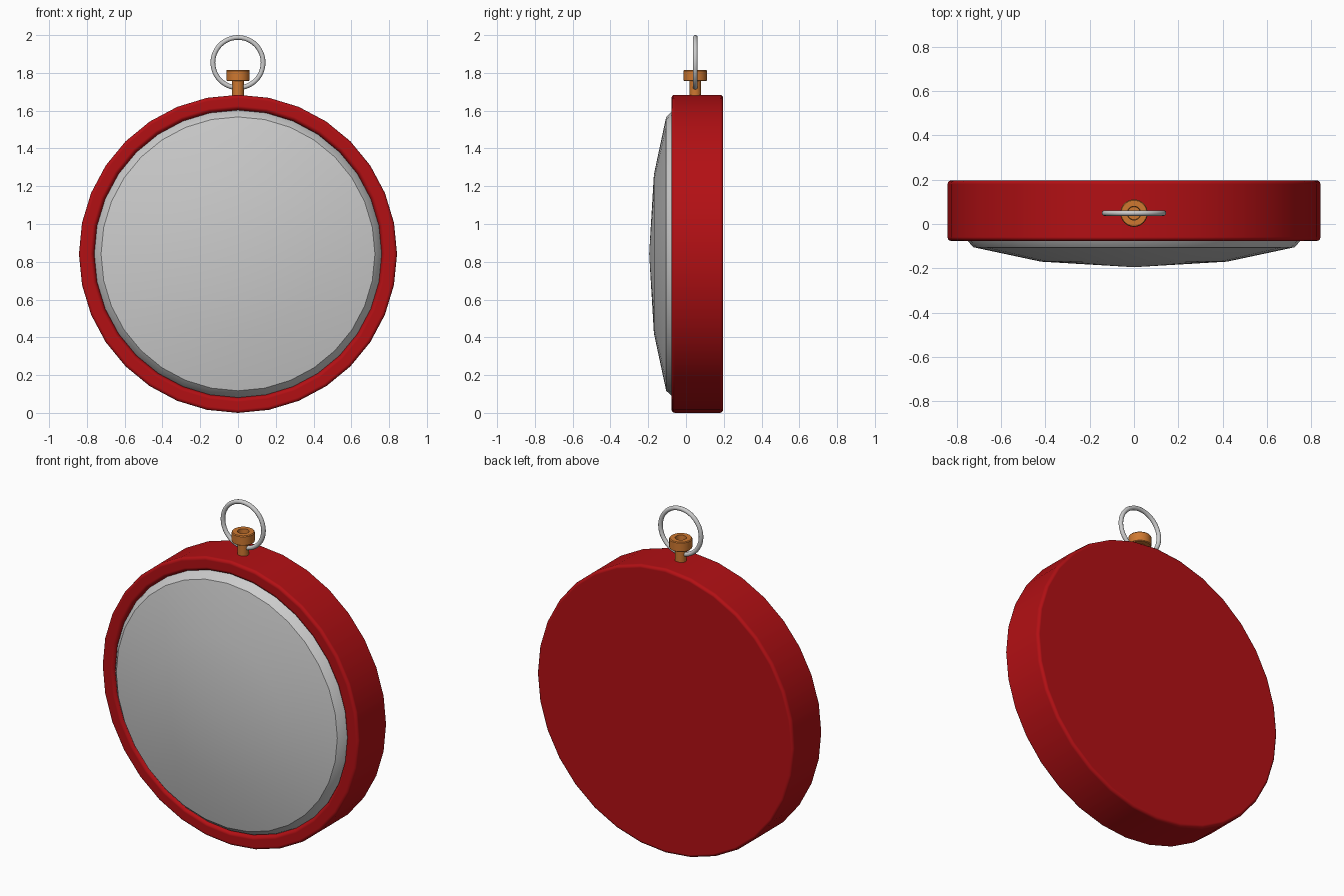
import bpy, bmesh, math

if "Cube" in bpy.data.objects:
    bpy.data.objects.remove(bpy.data.objects["Cube"])

CZ = 0.842      # height of the case axis
KNOB_Y = 0.049  # depth of the crown and ring


def material(name, color):
    m = bpy.data.materials.new(name)
    m.diffuse_color = color
    m.use_nodes = True
    m.node_tree.nodes["Principled BSDF"].inputs["Base Color"].default_value = m.diffuse_color
    return m


def lathe(name, profile, sides, place, mat=None, closed=False):
    """Revolve (radius, height) points; place(r, angle, h) gives the position."""
    bm = bmesh.new()
    rings = []
    for r, h in profile:
        count = 1 if r == 0 else sides
        rings.append([bm.verts.new(place(r, 2 * math.pi * i / sides, h))
                      for i in range(count)])
    pairs = list(zip(rings, rings[1:]))
    if closed:
        pairs.append((rings[-1], rings[0]))
    for a, b in pairs:
        for i in range(sides):
            j = (i + 1) % sides
            quad = [a[i % len(a)], a[j % len(a)], b[j % len(b)], b[i % len(b)]]
            bm.faces.new(list(dict.fromkeys(quad)))
    bmesh.ops.recalc_face_normals(bm, faces=bm.faces)
    me = bpy.data.meshes.new(name)
    bm.to_mesh(me)
    bm.free()
    ob = bpy.data.objects.new(name, me)
    bpy.context.collection.objects.link(ob)
    if mat:
        me.materials.append(mat)
    bpy.ops.object.select_all(action='DESELECT')
    ob.select_set(True)
    bpy.context.view_layer.objects.active = ob
    bpy.ops.object.shade_smooth_by_angle(angle=math.radians(35))
    return ob


def around_y(r, a, h):
    return (r * math.sin(a), h, CZ + r * math.cos(a))


def around_z(r, a, h):
    return (r * math.sin(a), KNOB_Y + r * math.cos(a), h)


red = material("red_case", (0.45, 0.005, 0.007, 1))
orange = material("orange_metal", (0.62, 0.19, 0.03, 1))

# Case: shallow drum with a raised rim around a recessed face
case = lathe("case", [(0, -0.03), (0.755, -0.03), (0.765, -0.077),
                      (0.842, -0.077), (0.842, 0.197), (0, 0.197)],
             32, around_y, red)
case.data.shade_smooth()
bevel = case.modifiers.new("soft_edges", 'BEVEL')
bevel.width = 0.018
bevel.segments = 3
bevel.limit_method = 'ANGLE'
bevel.angle_limit = math.radians(35)
bevel.harden_normals = True

# Domed glass over the face
glass = lathe("glass", [(0.765, -0.045), (0.755, -0.072), (0.725, -0.105),
                        (0.42, -0.17), (0, -0.195)], 32, around_y)
glass.data.shade_smooth()

# Crown: stem and hollow cap
lathe("crown", [(0, 1.66), (0.031, 1.66), (0.031, 1.757), (0.058, 1.757),
                (0.062, 1.761), (0.062, 1.811), (0.058, 1.816), (0.031, 1.816),
                (0.029, 1.785), (0, 1.785)], 32, around_z, orange)

# Hanging ring through the stem
R, T = 0.133, 0.0125
section = [(R + T * math.cos(k * math.pi / 6), T * math.sin(k * math.pi / 6))
           for k in range(12)]
lathe("hanging_ring", section, 48,
      lambda r, a, h: (r * math.sin(a), KNOB_Y + h, 1.8545 + r * math.cos(a)),
      closed=True)
